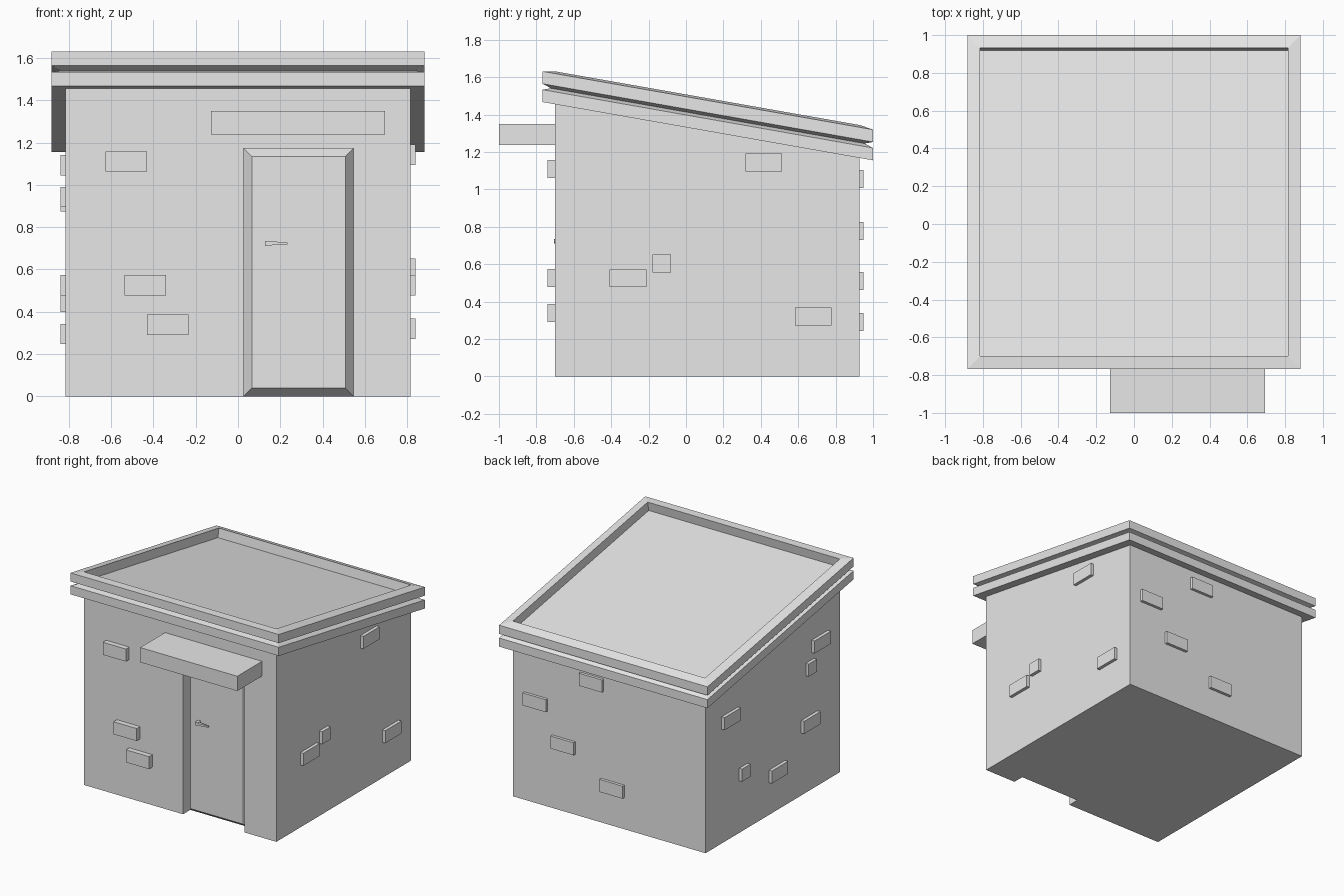
import bpy
import bmesh
from math import radians, tan, sin, cos

cube = bpy.data.objects.get("Cube")
if cube:
    bpy.data.objects.remove(cube, do_unlink=True)

PITCH = radians(10)
WALL_X, FRONT, BACK = 0.815, -0.70, 0.928
EAVE_X, EAVE_FRONT, EAVE_BACK = 0.882, -0.767, 1.0

grey = bpy.data.materials.new("light grey")
grey.use_nodes = True
grey.diffuse_color = (0.8, 0.8, 0.8, 1)
grey.node_tree.nodes["Principled BSDF"].inputs["Base Color"].default_value = (0.8, 0.8, 0.8, 1)


def finish(name, bm):
    bmesh.ops.recalc_face_normals(bm, faces=bm.faces)
    mesh = bpy.data.meshes.new(name)
    bm.to_mesh(mesh)
    bm.free()
    mesh.materials.append(grey)
    obj = bpy.data.objects.new(name, mesh)
    bpy.context.collection.objects.link(obj)
    return obj


def loft(name, rings):
    """Skin a stack of matching point rings and cap both ends."""
    bm = bmesh.new()
    loops = [[bm.verts.new(p) for p in ring] for ring in rings]
    for a, b in zip(loops, loops[1:]):
        n = len(a)
        for i in range(n):
            j = (i + 1) % n
            bm.faces.new((a[i], a[j], b[j], b[i]))
    bm.faces.new(loops[0])
    bm.faces.new(loops[-1])
    return finish(name, bm)


def rect_y(x0, x1, z0, z1, y):
    return [(x0, y, z0), (x1, y, z0), (x1, y, z1), (x0, y, z1)]


def box(name, x0, x1, y0, y1, z0, z1):
    return loft(name, [rect_y(x0, x1, z0, z1, y) for y in (y0, y1)])


def slope(y, base):
    return base - tan(PITCH) * (y - EAVE_FRONT)


# Walls: a box with a pitched top
plan = [(-WALL_X, FRONT), (WALL_X, FRONT), (WALL_X, BACK), (-WALL_X, BACK)]
walls = loft("walls", [[(x, y, 0) for x, y in plan],
                       [(x, y, slope(y, 1.49)) for x, y in plan]])

# Doorway recess
DOOR = (0.025, 0.547)
DOOR_TOP, RECESS = 1.173, FRONT + 0.088
cutter = box("doorway_cutter", *DOOR, FRONT - 0.2, RECESS, -0.2, DOOR_TOP)
cut = walls.modifiers.new("doorway", "BOOLEAN")
cut.operation = "DIFFERENCE"
cut.solver = "EXACT"
cut.object = cutter
bpy.context.view_layer.objects.active = walls
walls.select_set(True)
bpy.ops.object.modifier_apply(modifier=cut.name)
bpy.data.objects.remove(cutter, do_unlink=True)

# Door panel with chamfered edges
c = 0.04
loft("door", [rect_y(*DOOR, 0, DOOR_TOP, RECESS),
              rect_y(DOOR[0] + c, DOOR[1] - c, c, DOOR_TOP - c, FRONT + 0.035)])

# Door handle: stem and tapered lever
box("handle_stem", 0.128, 0.15, FRONT - 0.005, FRONT + 0.04, 0.712, 0.735)
lever = [(0.14, 0.01, 0.022), (0.235, 0.005, 0.012)]
loft("handle_lever", [[(x, FRONT + 0.006 + sy * h, 0.7235 + sz * h)
                       for sy, sz in ((-1, -1), (1, -1), (1, 1), (-1, 1))]
                      for x, h, _ in lever])

# Canopy over the door
box("canopy", -0.128, 0.694, -1.0, FRONT + 0.01, 1.237, 1.35)


# Roof: two bands with a groove between, raised rim and sunken deck
def roof_ring(inset, base, sink=0):
    x = EAVE_X - inset
    y0, y1 = EAVE_FRONT + inset, EAVE_BACK - inset
    return [(px, py - sink * sin(PITCH), slope(py, base) - sink * cos(PITCH))
            for px, py in ((-x, y0), (x, y0), (x, y1), (-x, y1))]


loft("roof", [roof_ring(0, 1.467), roof_ring(0, 1.533), roof_ring(0.045, 1.549),
              roof_ring(0, 1.565), roof_ring(0, 1.631), roof_ring(0.068, 1.643),
              roof_ring(0.068, 1.643, 0.07)])

# Raised bricks: centre along the wall, centre height, length
H = 0.048
LONG, SHORT = 0.196, 0.1
BRICKS = {
    "front": [(-0.529, 1.11, LONG), (-0.438, 0.526, LONG), (-0.333, 0.339, LONG)],
    "back": [(0.62, 0.778, LONG), (0.145, 1.056, LONG),
             (0.385, 0.511, LONG), (-0.03, 0.29, LONG)],
    "left": [(0.415, 1.143, LONG), (-0.13, 0.603, SHORT),
             (-0.31, 0.525, LONG), (0.68, 0.32, LONG)],
    "right": [(-0.455, 1.093, LONG), (-0.335, 0.943, SHORT), (0.634, 0.922, LONG),
              (-0.328, 0.526, LONG), (0.47, 0.447, SHORT), (0.063, 0.295, LONG)],
}
SPAN = {"front": (FRONT - 0.04, FRONT + 0.01), "back": (BACK - 0.01, BACK + 0.022),
        "left": (WALL_X - 0.01, WALL_X + 0.025), "right": (-WALL_X - 0.025, -WALL_X + 0.01)}
for side, bricks in BRICKS.items():
    for i, (u, z, length) in enumerate(bricks, 1):
        along = (u - length / 2, u + length / 2)
        xy = along + SPAN[side] if side in ("front", "back") else SPAN[side] + along
        box(f"{side}_brick_{i}", *xy, z - H, z + H)
